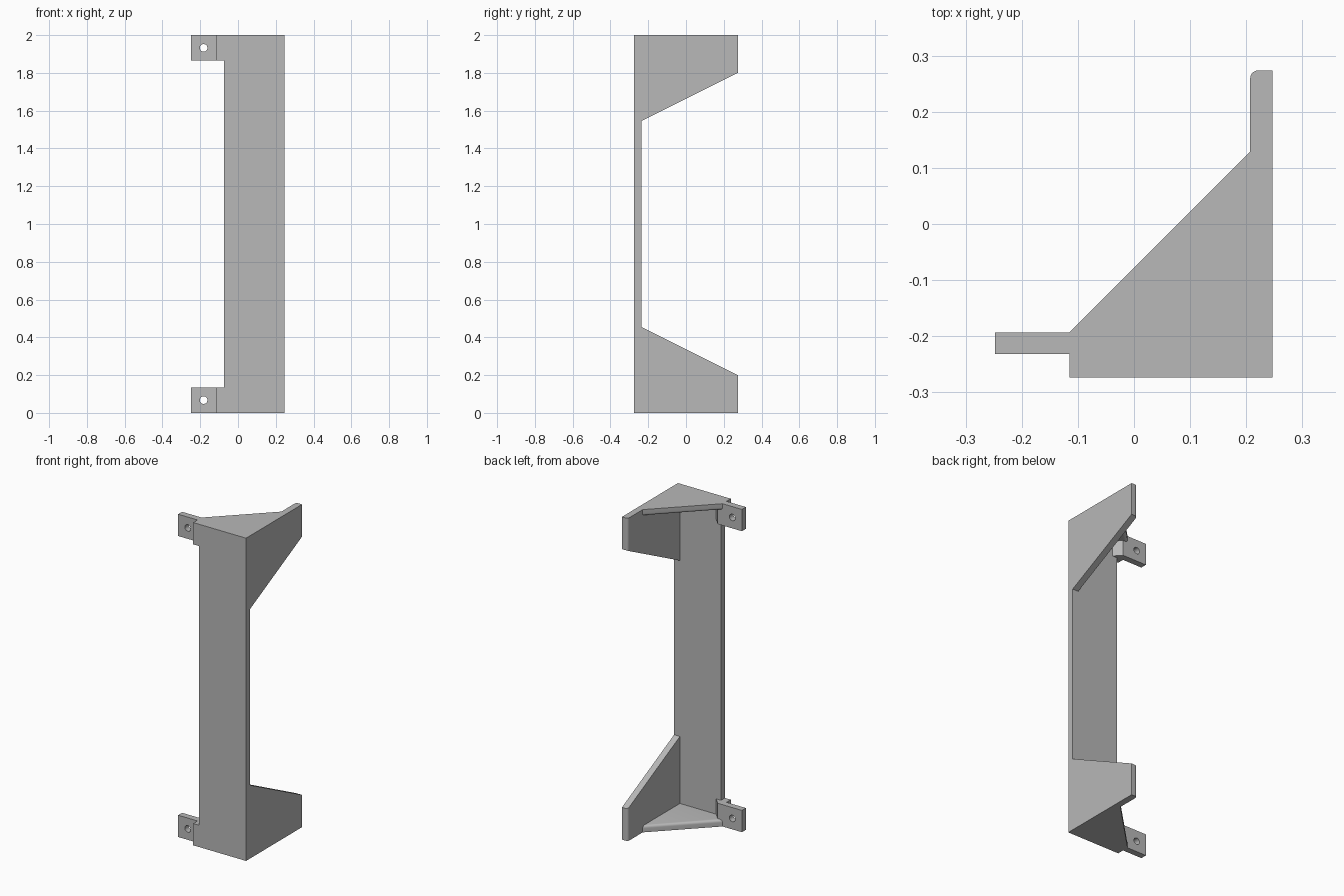
import bpy, bmesh
from mathutils import Vector

cube = bpy.data.objects.get("Cube")
if cube:
    bpy.data.objects.remove(cube)

grey = bpy.data.materials.new("plain grey")
grey.use_nodes = True
grey.diffuse_color = (0.48, 0.48, 0.48, 1)
grey.node_tree.nodes["Principled BSDF"].inputs["Base Color"].default_value = grey.diffuse_color

HEIGHT = 2.0
LEFT, INNER = 0.247, 0.207       # side plate outer and inner faces
FRONT, WALL = -0.274, -0.236     # front plate outer and inner faces
BACK = 0.274
EDGE = -0.075                    # free edge of the front plate
TAB_END, STEP = -0.248, -0.115
TAB_BACK, TAB_FRONT = -0.193, -0.232
TAB_H, FLOOR = 0.135, 0.04


def prism(name, points, lo, hi, axis="z", rounded=None, radius=0.015):
    """Extrude a profile along an axis; round the edges picked by a rule."""
    bm = bmesh.new()

    def place(a, b, t):
        return Vector((a, b, t)) if axis == "z" else Vector((t, a, b))

    face = bm.faces.new([bm.verts.new(place(a, b, lo)) for a, b in points])
    grown = bmesh.ops.extrude_face_region(bm, geom=[face])["geom"]
    shift = place(0, 0, hi - lo)
    for v in grown:
        if isinstance(v, bmesh.types.BMVert):
            v.co += shift
    bmesh.ops.recalc_face_normals(bm, faces=bm.faces)
    if rounded:
        edges = [e for e in bm.edges if rounded(e.verts[0].co, e.verts[1].co)]
        bmesh.ops.bevel(bm, geom=edges, offset=radius, segments=5,
                        profile=0.5, affect="EDGES")
    mesh = bpy.data.meshes.new(name)
    bm.to_mesh(mesh)
    bm.free()
    mesh.materials.append(grey)
    obj = bpy.data.objects.new(name, mesh)
    bpy.context.collection.objects.link(obj)
    return obj


# Front plate
prism("front_plate", [(EDGE, FRONT), (INNER, FRONT), (INNER, WALL), (EDGE, WALL)], 0, HEIGHT)

# Side plate with a tapered opening and softened rear inner edges
lower = [(FRONT, 0), (BACK, 0), (BACK, 0.2), (WALL, 0.455)]
upper = [(y, HEIGHT - z) for y, z in reversed(lower)]
prism("side_plate", lower + upper, INNER, LEFT, "x",
      lambda a, b: max(a.x, b.x) < INNER + 0.001 and min(a.y, b.y) > BACK - 0.001)

# End plates and mounting tabs, at the bottom and mirrored at the top
gusset = -0.042
floor_shape = [(STEP, TAB_BACK), (-0.082, TAB_BACK), (gusset, WALL),
               (INNER, WALL), (INNER, 0.129)]
tab_shape = [(TAB_END, TAB_FRONT), (STEP, TAB_FRONT), (STEP, FRONT), (EDGE, FRONT),
             (EDGE, WALL), (gusset, WALL), (-0.082, TAB_BACK), (TAB_END, TAB_BACK)]

for label, base, sign in (("bottom", 0, 1), ("top", HEIGHT, -1)):
    inner_z = base + sign * FLOOR

    def diagonal(a, b):
        ends = sorted((a, b), key=lambda p: p.x)
        return (abs(a.z - inner_z) < 0.001 and abs(b.z - inner_z) < 0.001
                and ends[0].x < STEP + 0.001 and ends[1].y > 0.1)

    prism(label + "_plate", floor_shape, *sorted((base, inner_z)), rounded=diagonal)
    tab = prism(label + "_tab", tab_shape, *sorted((base, base + sign * TAB_H)))

    # Screw hole
    bpy.ops.mesh.primitive_cylinder_add(
        vertices=32, radius=0.02, depth=0.2, rotation=(1.5708, 0, 0),
        location=(-0.182, TAB_BACK, base + sign * TAB_H / 2))
    cutter = bpy.context.object
    cutter.name = label + "_hole_cutter"
    cutter.data.materials.append(grey)
    cutter.hide_render = True
    cut = tab.modifiers.new("hole", "BOOLEAN")
    cut.operation = "DIFFERENCE"
    cut.solver = "EXACT"
    cut.object = cutter
    bpy.context.view_layer.objects.active = tab
    bpy.ops.object.modifier_apply(modifier=cut.name)
    bpy.data.objects.remove(cutter)

# Smooth only the rounded edges and holes
bpy.ops.object.select_all(action="DESELECT")
for obj in bpy.context.collection.objects:
    if obj.type == "MESH" and obj.name.endswith(("_plate", "_tab")):
        obj.select_set(True)
        bpy.context.view_layer.objects.active = obj
bpy.ops.object.shade_smooth_by_angle(angle=0.52)
